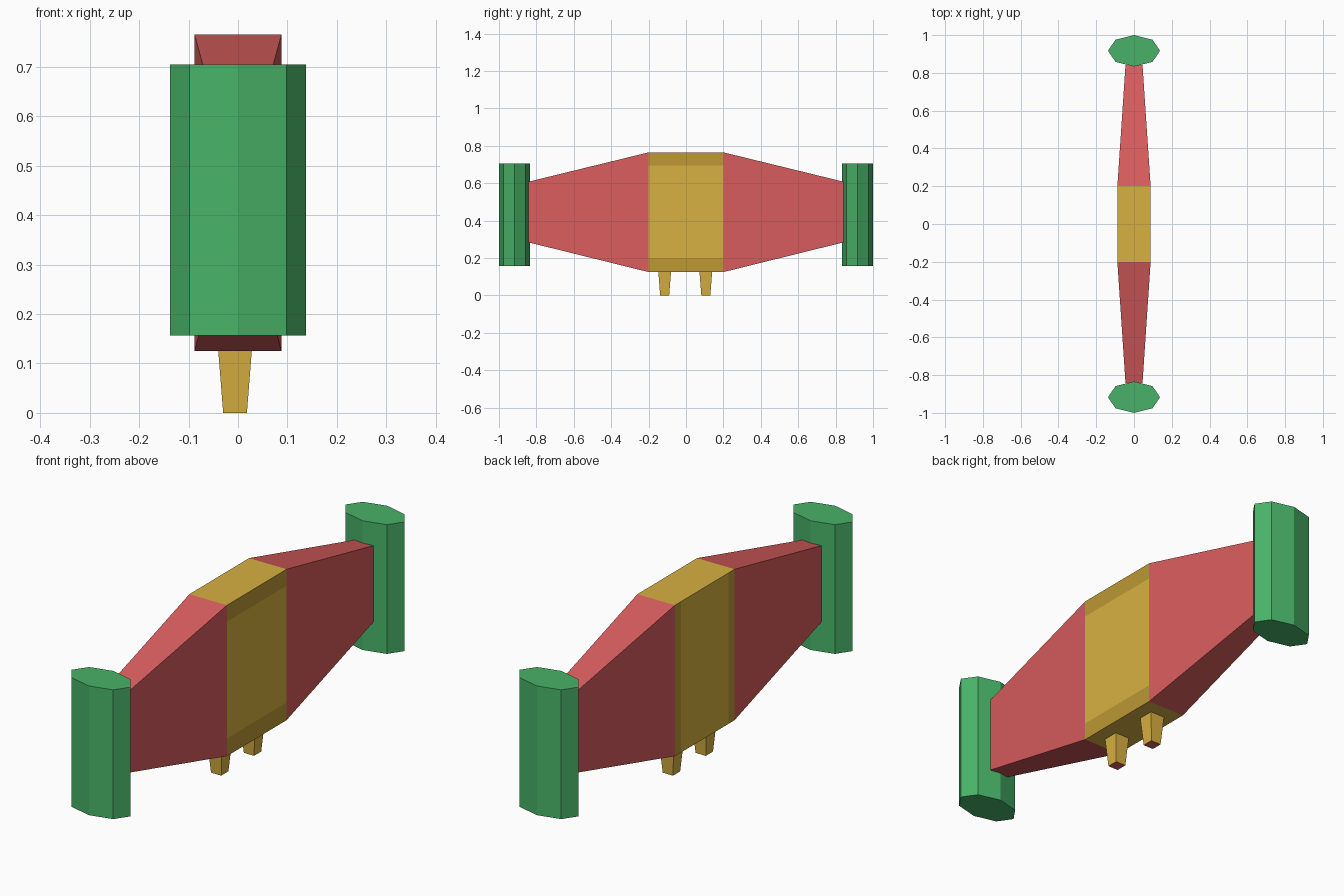
import bpy, bmesh

if "Cube" in bpy.data.objects:
    bpy.data.objects.remove(bpy.data.objects["Cube"])


def material(name, rgb):
    m = bpy.data.materials.new(name)
    m.diffuse_color = (*rgb, 1)
    m.use_nodes = True
    m.node_tree.nodes["Principled BSDF"].inputs["Base Color"].default_value = m.diffuse_color
    return m


GREEN = material("green", (0.065, 0.445, 0.138))
RED = material("red", (0.700, 0.109, 0.112))
GOLD = material("gold", (0.690, 0.440, 0.054))
DARK_GOLD = material("dark gold", (0.510, 0.318, 0.034))


def finish(name, bm, mats):
    bmesh.ops.recalc_face_normals(bm, faces=bm.faces)
    bm.normal_update()
    me = bpy.data.meshes.new(name)
    for m in mats:
        me.materials.append(m)
    obj = bpy.data.objects.new(name, me)
    bpy.context.collection.objects.link(obj)
    return obj


def loft(bm, ring_a, ring_b):
    """Closed solid between two four-point rings."""
    a = [bm.verts.new(p) for p in ring_a]
    b = [bm.verts.new(p) for p in ring_b]
    bm.faces.new(a)
    bm.faces.new(b)
    for i in range(4):
        j = (i + 1) % 4
        bm.faces.new((a[i], a[j], b[j], b[i]))


def rect_y(hx, y, z0, z1):
    return [(-hx, y, z0), (hx, y, z0), (hx, y, z1), (-hx, y, z1)]


def rect_z(cx, cy, h, z):
    return [(cx - h, cy - h, z), (cx + h, cy - h, z),
            (cx + h, cy + h, z), (cx - h, cy + h, z)]


HX, HY, Z0, Z1 = 0.088, 0.2, 0.125, 0.765

# Central body, with darker bands cut into its two broad sides
bm = bmesh.new()
loft(bm, rect_y(HX, -HY, Z0, Z1), rect_y(HX, HY, Z0, Z1))
bm.normal_update()
for axis, sign, cuts in ((2, 1, (0.2, 0.695)), (1, -1, (-0.16, 0.16))):
    for c in cuts:
        co, no = [0, 0, 0], [0, 0, 0]
        co[axis], no[axis] = c, 1
        side = [f for f in bm.faces
                if abs(f.calc_center_median().x - sign * HX) < 1e-4]
        geom = side + list({e for f in side for e in f.edges})
        bmesh.ops.bisect_plane(bm, geom=geom, plane_co=co, plane_no=no)
for f in bm.faces:
    c = f.calc_center_median()
    if c.x > HX - 1e-4 and not 0.2 < c.z < 0.695:
        f.material_index = 1
    elif c.x < -HX + 1e-4 and abs(c.y) > 0.16:
        f.material_index = 1
body = finish("central_body", bm, [GOLD, DARK_GOLD])
bm.to_mesh(body.data)
bm.free()

for side, label in ((-1, "front"), (1, "back")):
    # Tapered arm
    bm = bmesh.new()
    loft(bm, rect_y(HX, side * HY, Z0, Z1),
         rect_y(0.045, side * 0.843, 0.284, 0.608))
    arm = finish(label + "_arm", bm, [RED])
    bm.to_mesh(arm.data)
    bm.free()

    # Flattened eight-sided end pod
    bpy.ops.mesh.primitive_cylinder_add(
        vertices=8, radius=1, depth=0.548, location=(0, side * 0.917, 0.431))
    pod = bpy.context.object
    pod.name = label + "_pod"
    pod.scale = (0.138, 0.083, 1)
    pod.data.materials.append(GREEN)

    # Small tapered foot with a red sole
    bm = bmesh.new()
    cy = side * 0.11 - 0.004
    loft(bm, rect_z(-0.006, cy, 0.024, 0), rect_z(-0.006, cy, 0.034, 0.127))
    foot = finish(label + "_foot", bm, [GOLD, RED])
    for f in bm.faces:
        f.material_index = 1 if f.normal.z < -0.9 else 0
    bm.to_mesh(foot.data)
    bm.free()
